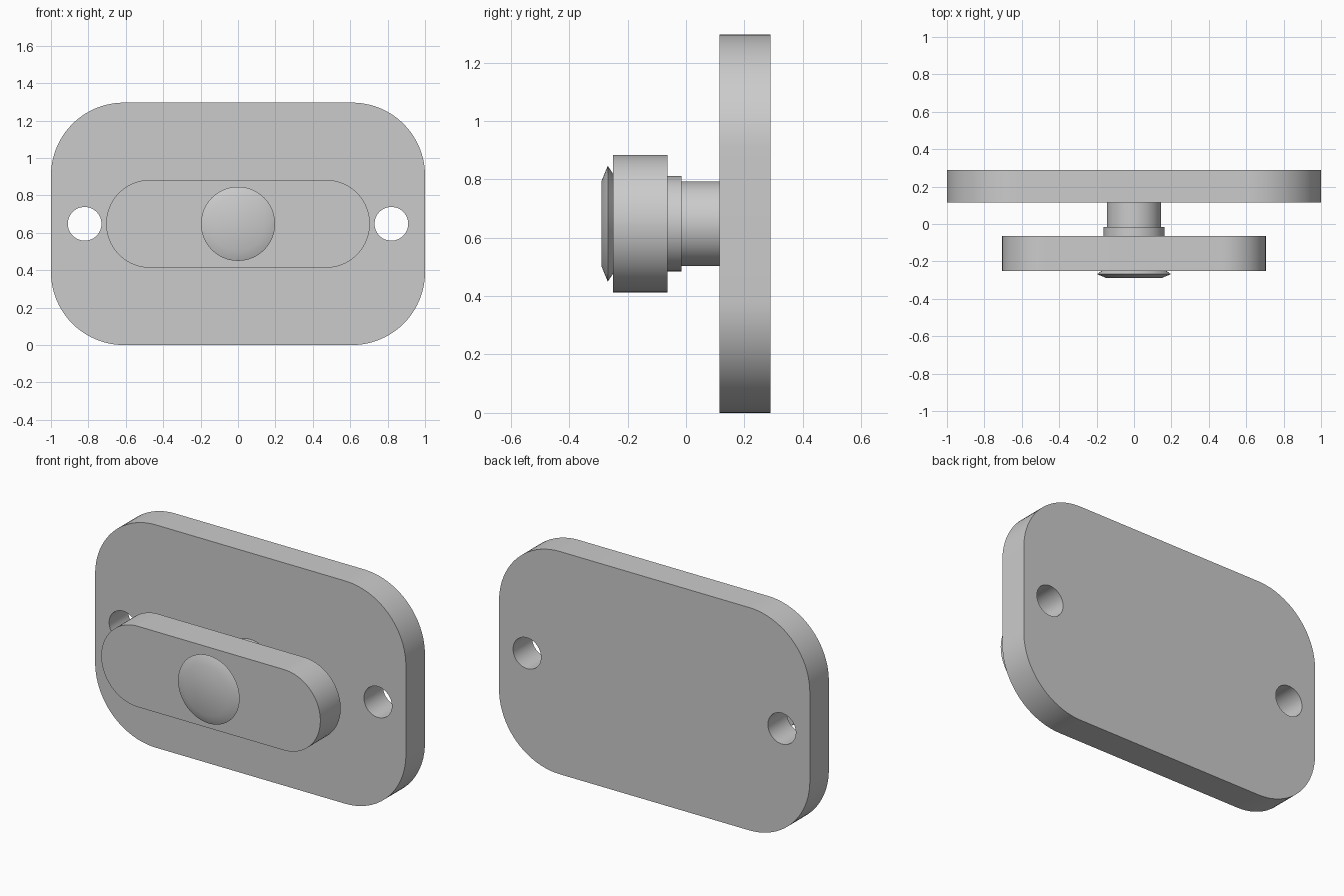
import bpy, bmesh
from math import pi, sin, cos, radians

if "Cube" in bpy.data.objects:
    bpy.data.objects.remove(bpy.data.objects["Cube"])

ZC = 0.648  # height of the common centre line


def finish(bm, name):
    bmesh.ops.recalc_face_normals(bm, faces=bm.faces[:])
    mesh = bpy.data.meshes.new(name)
    bm.to_mesh(mesh)
    bm.free()
    obj = bpy.data.objects.new(name, mesh)
    bpy.context.collection.objects.link(obj)
    bpy.ops.object.select_all(action='DESELECT')
    obj.select_set(True)
    bpy.context.view_layer.objects.active = obj
    bpy.ops.object.shade_smooth_by_angle(angle=radians(25))
    return obj


def rounded_rect(half_w, half_h, r, steps=20):
    pts = []
    for k, (sx, sz) in enumerate([(1, 1), (-1, 1), (-1, -1), (1, -1)]):
        for i in range(steps + 1):
            a = (k + i / steps) * pi / 2
            pts.append((sx * (half_w - r) + r * cos(a),
                        ZC + sz * (half_h - r) + r * sin(a)))
    return pts


def circle(cx, r, n=48):
    return [(cx + r * cos(2 * pi * i / n), ZC + r * sin(2 * pi * i / n))
            for i in range(n)]


def slab(name, loops, y0, y1):
    """Fill outline loops (outer edge plus holes) and extrude along y."""
    bm = bmesh.new()
    for pts in loops:
        vs = [bm.verts.new((x, y0, z)) for x, z in pts]
        for a, b in zip(vs, vs[1:] + vs[:1]):
            bm.edges.new((a, b))
    bmesh.ops.remove_doubles(bm, verts=bm.verts[:], dist=1e-5)
    bmesh.ops.triangle_fill(bm, edges=bm.edges[:], use_beauty=True,
                            normal=(0, -1, 0))
    ext = bmesh.ops.extrude_face_region(bm, geom=bm.faces[:],
                                        use_keep_orig=True)
    verts = [v for v in ext['geom'] if isinstance(v, bmesh.types.BMVert)]
    bmesh.ops.translate(bm, verts=verts, vec=(0, y1 - y0, 0))
    return finish(bm, name)


def lathe(name, profile, n=64):
    """Revolve (radius, y) points about the centre line and cap the ends."""
    bm = bmesh.new()
    rings = [[bm.verts.new((r * cos(2 * pi * i / n), y,
                            ZC + r * sin(2 * pi * i / n))) for i in range(n)]
             for r, y in profile]
    for a, b in zip(rings, rings[1:]):
        for i in range(n):
            j = (i + 1) % n
            bm.faces.new((a[i], a[j], b[j], b[i]))
    bm.faces.new(rings[0])
    bm.faces.new(rings[-1])
    return finish(bm, name)


# Back plate with two screw holes
slab("back_plate", [rounded_rect(1.0, ZC, 0.39),
                    circle(-0.82, 0.09), circle(0.82, 0.09)], 0.115, 0.29)

# Turning lever
slab("lever", [rounded_rect(0.705, 0.235, 0.2349)], -0.25, -0.063)

# Pivot pin: chamfered head, shank through the lever, collar and stem
lathe("pivot_pin", [(0.145, -0.29), (0.198, -0.268), (0.17, -0.249),
                    (0.163, -0.249), (0.163, -0.015), (0.145, -0.015),
                    (0.145, 0.116)])
